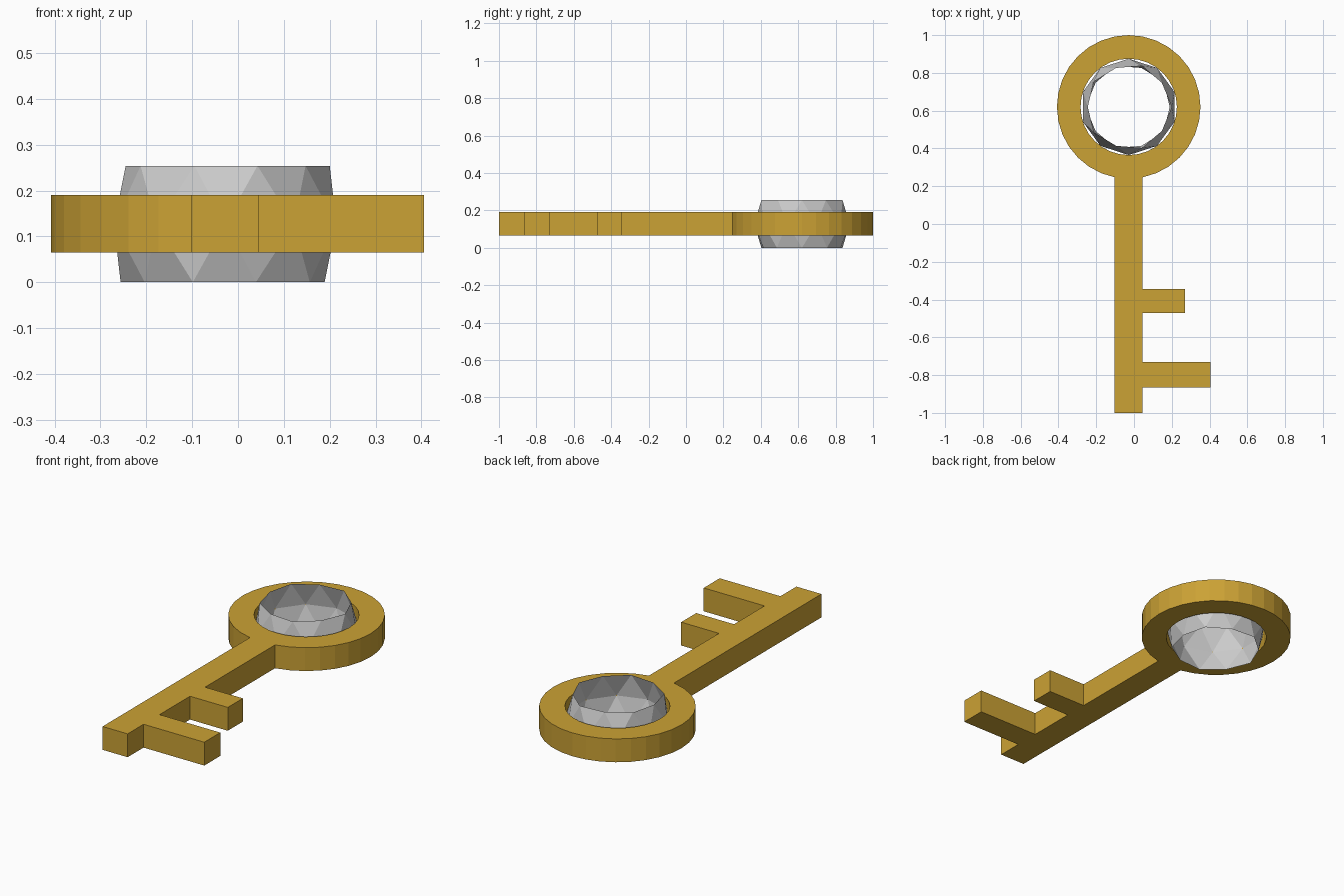
import bpy, bmesh
from math import sin, cos, tau

if "Cube" in bpy.data.objects:
    bpy.data.objects.remove(bpy.data.objects["Cube"])

CX, CY = -0.028, 0.62          # centre of the ring
R_OUT, R_IN, SIDES = 0.38, 0.255, 32
Z0, Z1 = 0.065, 0.19           # key plate bottom and top
GEM_R, GEM_H = 0.255, 0.127    # gem radius and half height


def finish(bm, name, colour=None):
    me = bpy.data.meshes.new(name)
    bm.to_mesh(me)
    bm.free()
    ob = bpy.data.objects.new(name, me)
    bpy.context.collection.objects.link(ob)
    if colour:
        mat = bpy.data.materials.new(name + "_material")
        mat.diffuse_color = colour
        mat.use_nodes = True
        mat.node_tree.nodes["Principled BSDF"].inputs["Base Color"].default_value = mat.diffuse_color
        me.materials.append(mat)
    return ob


def on_circle(r, i):
    a = tau * i / SIDES
    return CX + r * cos(a), CY + r * sin(a)


# Key: flat outline made of a ring, shaft and two teeth, then extruded
bm = bmesh.new()


def flat_face(points):
    bm.faces.new([bm.verts.new((x, y, Z0)) for x, y in points])


for i in range(SIDES):
    flat_face([on_circle(R_IN, i), on_circle(R_OUT, i),
               on_circle(R_OUT, i + 1), on_circle(R_IN, i + 1)])

# Shaft grows from the two lowest ring sides
left, low, right = (on_circle(R_OUT, i) for i in (23, 24, 25))
xl, xr = left[0], right[0]
stations = [-0.345, -0.472, -0.73, -0.865, -1.0]
flat_face([left, (xl, stations[0]), (xr, stations[0]), right, low])
for a, b in zip(stations, stations[1:]):
    flat_face([(xl, a), (xl, b), (xr, b), (xr, a)])

# Teeth
for a, b, tip in ((-0.345, -0.472, 0.27), (-0.73, -0.865, 0.406)):
    flat_face([(xr, a), (xr, b), (tip, b), (tip, a)])

bmesh.ops.remove_doubles(bm, verts=bm.verts[:], dist=1e-4)
ext = bmesh.ops.extrude_face_region(bm, geom=bm.faces[:], use_keep_orig=True)
for v in ext["geom"]:
    if isinstance(v, bmesh.types.BMVert):
        v.co.z = Z1
bmesh.ops.recalc_face_normals(bm, faces=bm.faces[:])
finish(bm, "key", (0.6, 0.36, 0.035, 1))

# Gem: middle band of a faceted ball, open above and below
bm = bmesh.new()
bmesh.ops.create_icosphere(bm, subdivisions=2, radius=GEM_R)
caps = [v for v in bm.verts if abs(v.co.z) > 0.6 * GEM_R]
bmesh.ops.delete(bm, geom=caps, context='VERTS')
for v in bm.verts:
    if abs(v.co.z) > 0.2 * GEM_R:
        v.co.z = GEM_H if v.co.z > 0 else -GEM_H
bmesh.ops.translate(bm, verts=bm.verts[:], vec=(CX, CY, GEM_H))
finish(bm, "gem")
